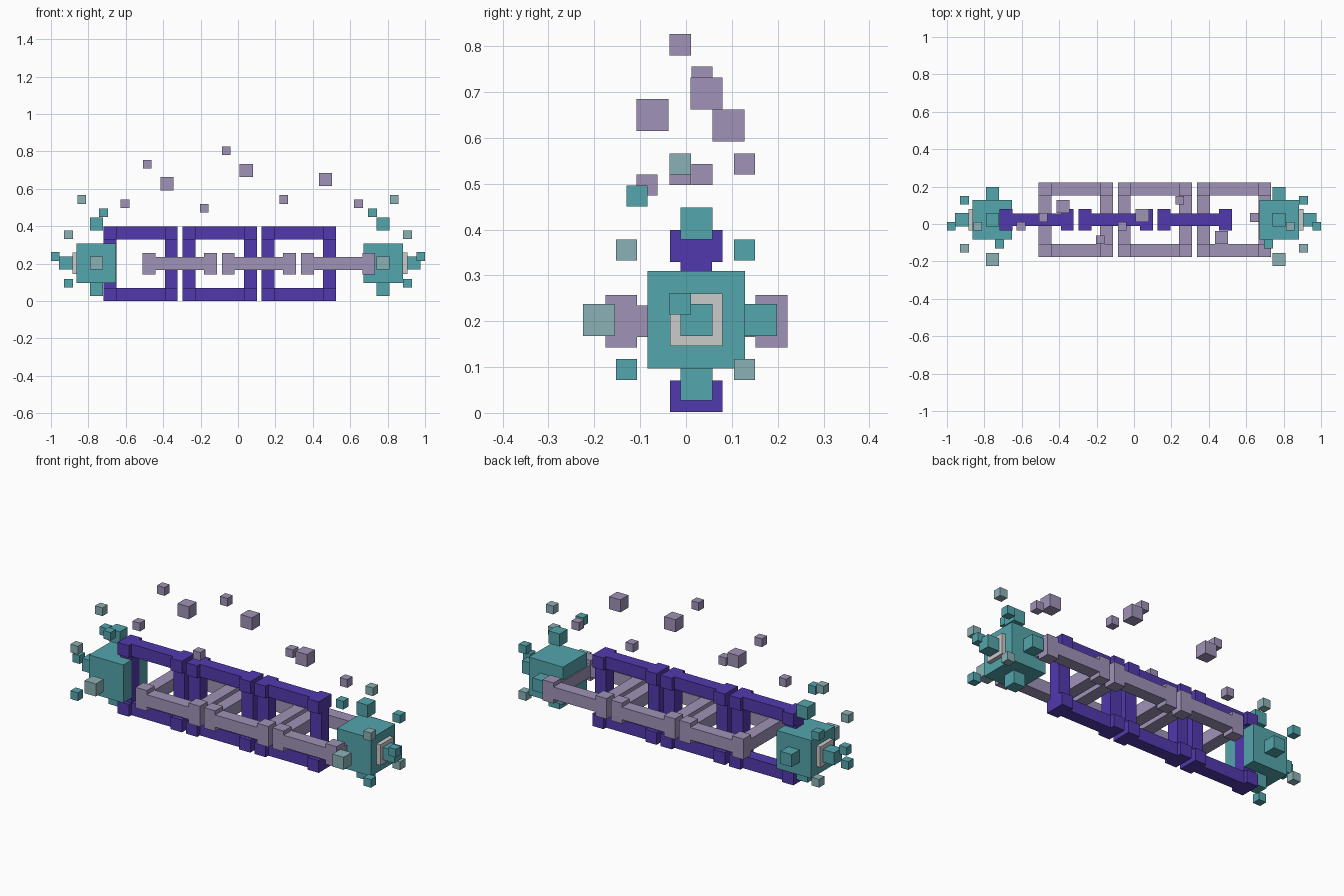
import bpy, bmesh
from mathutils import Matrix, Vector

if "Cube" in bpy.data.objects:
    bpy.data.objects.remove(bpy.data.objects["Cube"])

CY, CZ = 0.0225, 0.2          # chain axis
BIG, SMALL = 0.07, 0.046      # fragment cube sizes


def material(name, rgb):
    m = bpy.data.materials.new(name)
    m.diffuse_color = [(c / 255) ** 2.2 for c in rgb] + [1]
    m.use_nodes = True
    m.node_tree.nodes["Principled BSDF"].inputs["Base Color"].default_value = m.diffuse_color
    return m


PURPLE = material("purple", (82, 60, 172))
MAUVE = material("mauve", (158, 146, 182))
TEAL = material("teal", (84, 164, 171))
PALE = material("pale_teal", (138, 176, 179))


def boxes(name, items, mat=None):
    """One object made of boxes given as (centre, size)."""
    bm = bmesh.new()
    for centre, size in items:
        bmesh.ops.create_cube(
            bm, size=1, matrix=Matrix.Translation(centre) @ Matrix.Diagonal((*size, 1)))
    me = bpy.data.meshes.new(name)
    bm.to_mesh(me)
    bm.free()
    if mat:
        me.materials.append(mat)
    ob = bpy.data.objects.new(name, me)
    bpy.context.collection.objects.link(ob)
    return ob


def cube(name, centre, s, mat):
    return boxes(name, [(centre, (s, s, s))], mat)


def link(name, cx, upright, mat):
    """Square chain link: four bars and four wider corner blocks."""
    length, t, wide = 0.397, 0.069, 0.115
    o = (length - t) / 2
    inner = length - 2 * t
    parts = []
    for s in (-1, 1):
        parts.append(((0, 0, s * o), (inner, t, t)))
        parts.append(((s * o, 0, 0), (t, t, inner)))
        for r in (-1, 1):
            parts.append(((s * o, 0, r * o), (t, wide, t)))
    if not upright:               # lay the link flat
        parts = [((c[0], c[2], c[1]), (d[0], d[2], d[1])) for c, d in parts]
    at = Vector((cx, CY, CZ))
    boxes(name, [(Vector(c) + at, d) for c, d in parts], mat)


# Interlocking chain links
for i in range(3):
    link(f"upright_link_{i + 1}", -0.521 + 0.423 * i, True, PURPLE)
    link(f"flat_link_{i + 1}", -0.311 + 0.423 * i, False, MAUVE)

# End blocks with plates, studs and the fragments around them
for side, s, cx in (("left", -1, -0.757), ("right", 1, 0.776)):
    cz = 0.203
    cube(f"{side}_end_block", (cx, CY, cz), 0.212, TEAL)
    boxes(f"{side}_end_plate", [((cx + s * 0.117, CY, cz), (0.024, 0.115, 0.115))])
    cube(f"{side}_end_stud", (cx + s * 0.164, CY, cz), BIG, TEAL)
    cube(f"{side}_top_stud", (cx, CY, 0.413), BIG, TEAL)
    cube(f"{side}_bottom_stud", (cx, CY, 0.062), BIG, TEAL)
    cube(f"{side}_back_stud", (cx, 0.163, cz), BIG, TEAL)
    cube(f"{side}_front_stud", (cx, -0.19, cz), BIG, PALE)
    fragments = [
        (0.977, -0.0125, 0.238, TEAL), (0.719, -0.107, 0.473, TEAL),
        (0.836, -0.0125, 0.543, PALE),
        (0.906, -0.13, 0.355, PALE), (0.906, -0.13, 0.095, TEAL),
        (0.906, 0.128, 0.355, TEAL), (0.906, 0.128, 0.095, PALE),
    ]
    for i, (x, y, z, mat) in enumerate(fragments):
        cube(f"{side}_fragment_{i + 1}", (s * x, y, z), SMALL, mat)

# Floating cubes above the chain
floating = [
    (-0.38, 0.093, 0.627, BIG), (0.044, 0.045, 0.697, BIG), (0.467, -0.073, 0.65, BIG),
    (-0.486, 0.035, 0.732, SMALL), (-0.604, -0.0125, 0.52, SMALL),
    (-0.18, -0.085, 0.497, SMALL), (-0.063, -0.0125, 0.803, SMALL),
    (0.244, 0.128, 0.543, SMALL), (0.644, 0.035, 0.52, SMALL),
]
for i, (x, y, z, size) in enumerate(floating):
    cube(f"floating_cube_{i + 1}", (x, y, z), size, MAUVE)
